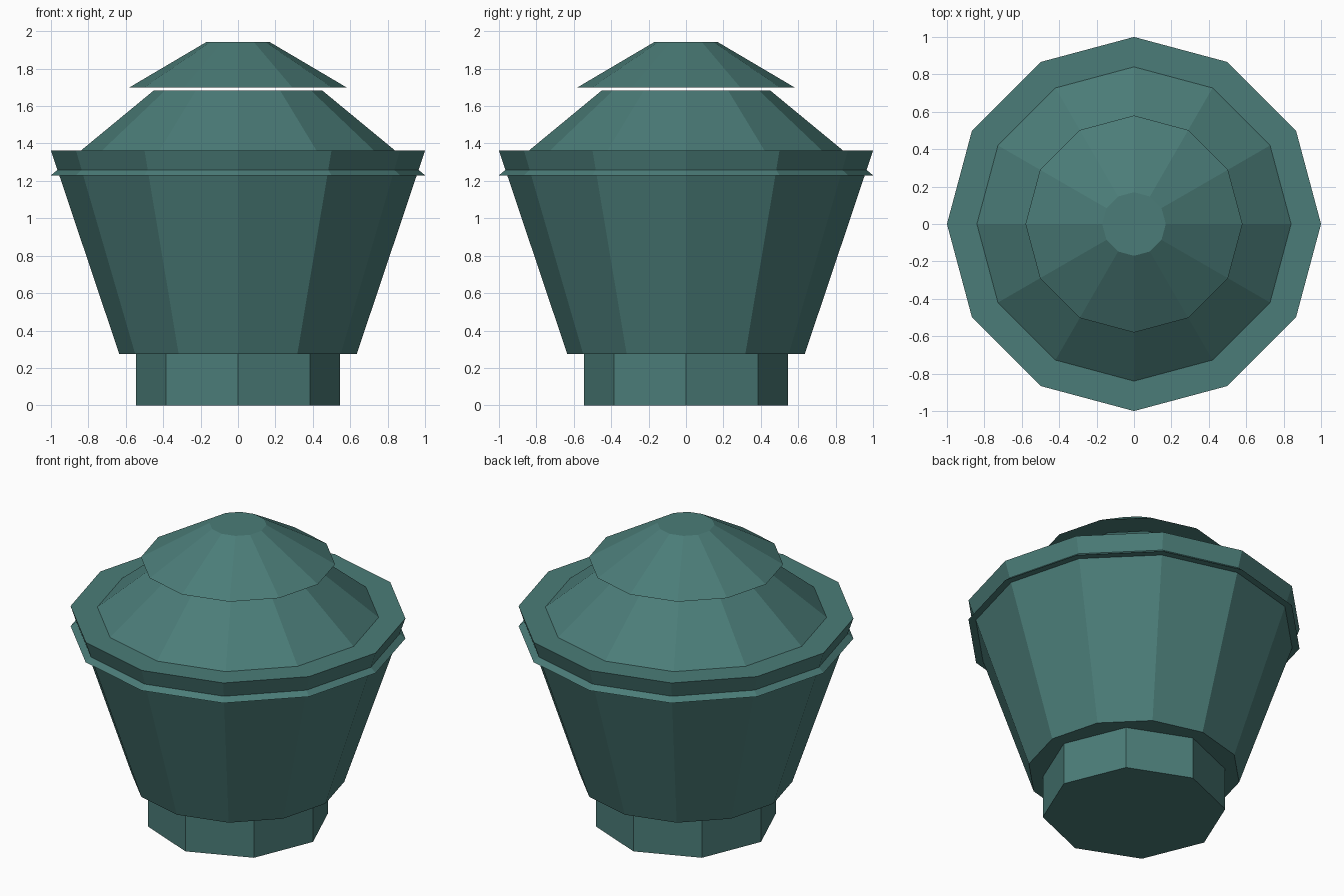
import bpy

if "Cube" in bpy.data.objects:
    bpy.data.objects.remove(bpy.data.objects["Cube"])

teal = bpy.data.materials.new("muted_teal")
teal.diffuse_color = (0.070, 0.203, 0.188, 1.0)
teal.use_nodes = True
teal.node_tree.nodes["Principled BSDF"].inputs["Base Color"].default_value = teal.diffuse_color


def frustum(name, sides, z0, r0, z1, r1):
    """Closed flat-faced frustum standing between two heights."""
    bpy.ops.mesh.primitive_cone_add(
        vertices=sides, radius1=r0, radius2=r1, depth=z1 - z0,
        end_fill_type='NGON', location=(0, 0, (z0 + z1) / 2))
    ob = bpy.context.object
    ob.name = name
    ob.data.materials.append(teal)
    return ob


# Octagonal foot
frustum("foot", 8, 0.0, 0.545, 0.275, 0.545)
# Flaring twelve-sided body
frustum("body", 12, 0.275, 0.635, 1.362, 1.0)
# Lower roof, its eave poking out through the body near the rim
frustum("lower_roof", 12, 1.23, 1.0, 1.682, 0.452)
# Floating top cap
frustum("top_cap", 12, 1.70, 0.58, 1.942, 0.17)
